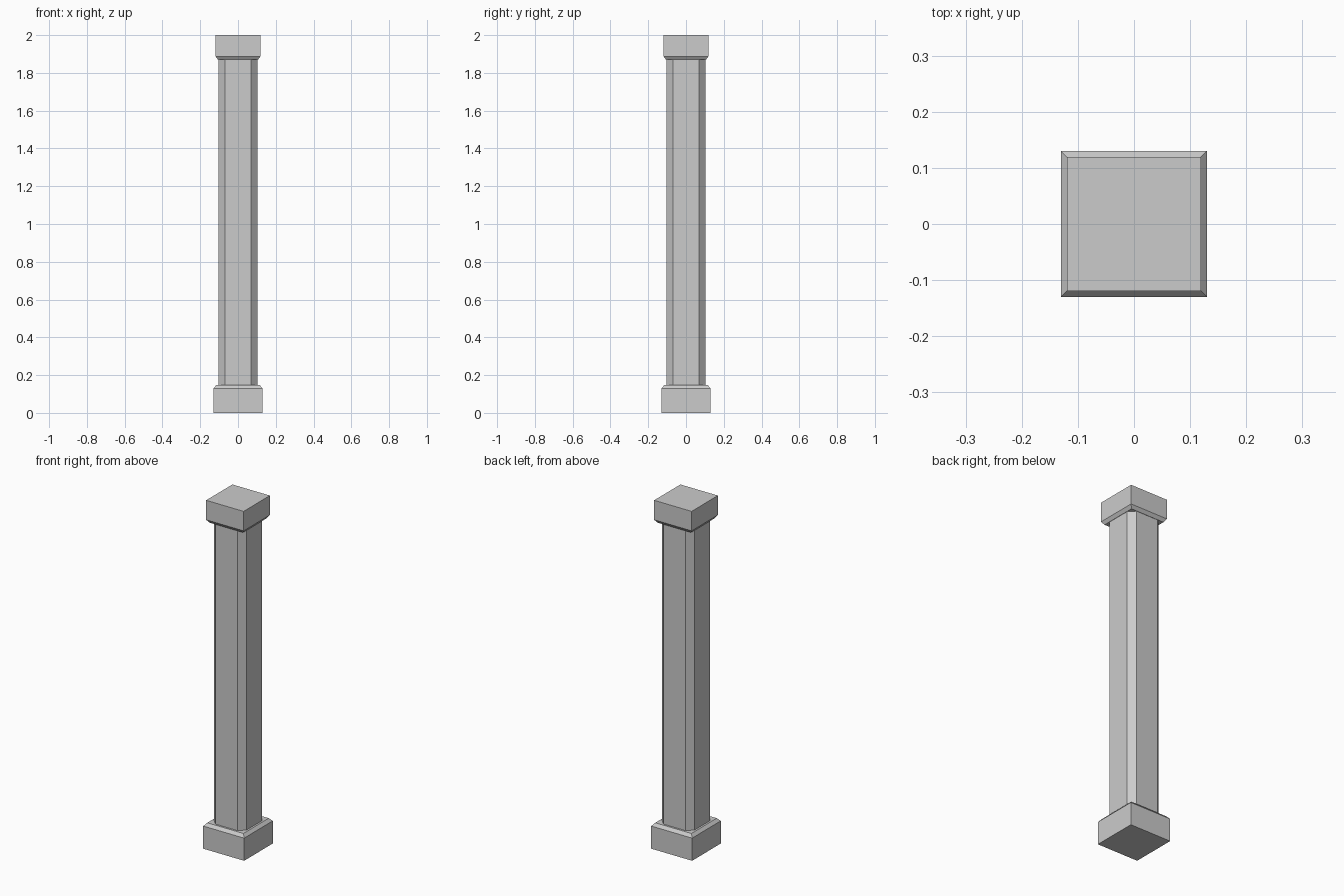
import bpy
import bmesh
from math import pi, cos, sin

if "Cube" in bpy.data.objects:
    bpy.data.objects.remove(bpy.data.objects["Cube"], do_unlink=True)

stone = bpy.data.materials.new("grey_stone")
stone.use_nodes = True
colour = (0.6, 0.6, 0.6, 1)
stone.diffuse_color = colour
stone.node_tree.nodes["Principled BSDF"].inputs["Base Color"].default_value = colour


def square(half):
    return [(half, half), (-half, half), (-half, -half), (half, -half)]


def chamfered_square(half, flat):
    quarter = [(half, flat), (flat, half)]
    points = []
    for i in range(4):
        c, s = round(cos(i * pi / 2)), round(sin(i * pi / 2))
        points += [(x * c - y * s, x * s + y * c) for x, y in quarter]
    return points


def stack(name, sections):
    """Closed flat-faced solid through (height, outline) sections."""
    bm = bmesh.new()
    rings = [[bm.verts.new((x, y, z)) for x, y in outline] for z, outline in sections]
    for low, high in zip(rings, rings[1:]):
        n = len(low)
        for i in range(n):
            j = (i + 1) % n
            bm.faces.new((low[i], low[j], high[j], high[i]))
    bm.faces.new(rings[0][::-1])
    bm.faces.new(rings[-1])
    mesh = bpy.data.meshes.new(name)
    bm.to_mesh(mesh)
    bm.free()
    mesh.materials.append(stone)
    obj = bpy.data.objects.new(name, mesh)
    bpy.context.collection.objects.link(obj)
    return obj


# Plinth with a chamfered upper edge
stack("base", [(0, square(0.13)), (0.13, square(0.13)), (0.147, square(0.115))])

# Shaft with cut corners
shaft = chamfered_square(0.104, 0.07)
stack("shaft", [(0.147, shaft), (1.87, shaft)])

# Capital with a chamfered lower edge
stack("capital", [(1.87, square(0.106)), (1.888, square(0.119)), (2, square(0.119))])
